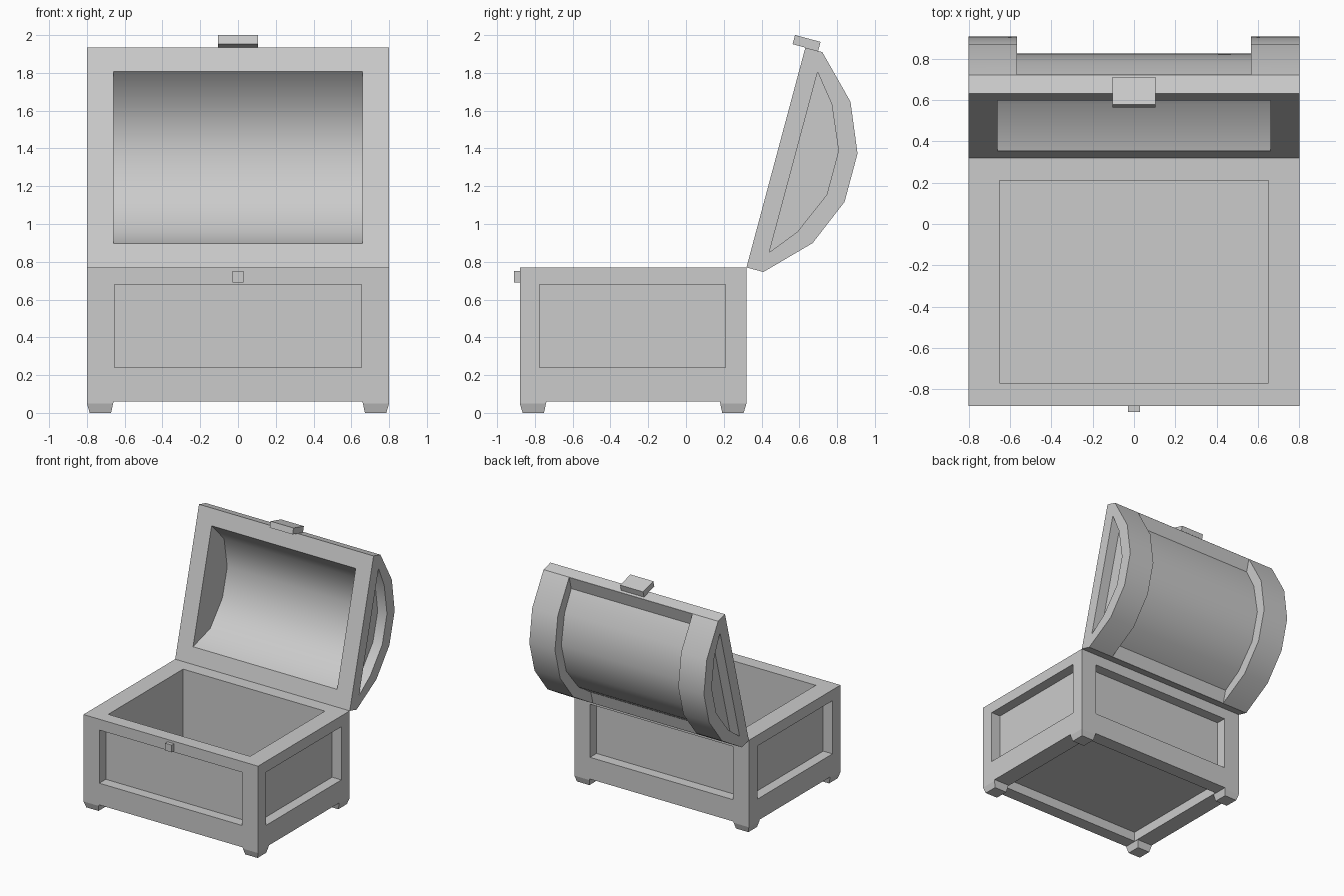
import bpy, bmesh, math
from mathutils import Matrix, Vector

if "Cube" in bpy.data.objects:
    bpy.data.objects.remove(bpy.data.objects["Cube"])


def make(name, bm):
    bmesh.ops.recalc_face_normals(bm, faces=bm.faces)
    me = bpy.data.meshes.new(name)
    bm.to_mesh(me)
    bm.free()
    ob = bpy.data.objects.new(name, me)
    bpy.context.collection.objects.link(ob)
    return ob


def box(name, lo, hi):
    bm = bmesh.new()
    lo, hi = Vector(lo), Vector(hi)
    size = hi - lo
    bmesh.ops.create_cube(bm, size=1, matrix=Matrix.Translation((lo + hi) / 2) @ Matrix.Diagonal((*size, 1)))
    return make(name, bm)


def prism(name, profile, x0, x1):
    """Extrude a (y, z) profile along x."""
    bm = bmesh.new()
    f = bm.faces.new([bm.verts.new((x0, y, z)) for y, z in profile])
    new = bmesh.ops.extrude_face_region(bm, geom=[f])["geom"]
    bmesh.ops.translate(bm, vec=(x1 - x0, 0, 0), verts=[v for v in new if isinstance(v, bmesh.types.BMVert)])
    return make(name, bm)


def cut(target, cutters):
    bpy.context.view_layer.objects.active = target
    for c in cutters:
        m = target.modifiers.new("cut", "BOOLEAN")
        m.operation, m.solver, m.object = "DIFFERENCE", "EXACT", c
        bpy.ops.object.modifier_apply(modifier=m.name)
        bpy.data.objects.remove(c)


W, YF, YB, TOP, D = 0.8, -0.88, 0.32, 0.77, 0.085

# Chest body with recessed panels on every side, underneath, and a deep interior
body = box("chest_body", (-W, YF, 0.06), (W, YB, TOP))
cut(body, [
    box("c", (-0.655, YF - 1, 0.24), (0.655, YF + D, 0.68)),
    box("c", (-0.655, YB - D, 0.24), (0.655, YB + 1, 0.68)),
    box("c", (W - D, -0.775, 0.24), (W + 1, 0.21, 0.68)),
    box("c", (-W - 1, -0.775, 0.24), (-W + D, 0.21, 0.68)),
    box("c", (-0.655, -0.775, -1), (0.655, 0.21, 0.14)),
    box("c", (-0.65, -0.77, 0.16), (0.65, 0.21, 2)),
])

# Tapered feet at the four corners
for sx, side in ((-1, "left"), (1, "right")):
    for sy, end in ((-1, "front"), (1, "back")):
        bm = bmesh.new()
        mid = (YF + YB) / 2
        rings = []
        for z, a, b in ((0, 0.015, 0.128), (0.05, 0, 0.139), (0.06, 0, 0.141)):
            rings.append([bm.verts.new((sx * (W - i), mid + sy * (0.6 - j), z))
                          for i, j in ((a, a), (b, a), (b, b), (a, b))])
        bm.faces.new(rings[0])
        bm.faces.new(rings[-1])
        for lo, hi in zip(rings, rings[1:]):
            for k in range(4):
                n = (k + 1) % 4
                bm.faces.new((lo[k], lo[n], hi[n], hi[k]))
        make(f"{end}_{side}_foot", bm)

# Small catch on the front
box("front_catch", (-0.03, YF - 0.03, 0.69), (0.03, YF, 0.75))

# Lid in its own frame: y runs hinge to front edge, z is outward
outer = [(0, 0), (0, 0.093), (0.215, 0.305), (0.47, 0.412),
         (0.735, 0.412), (0.99, 0.305), (1.205, 0.093), (1.205, 0)]
panel = [(0.108, 0.096), (0.253, 0.212), (0.482, 0.311),
         (0.723, 0.311), (0.952, 0.212), (1.097, 0.096)]
groove = [(-0.3, 0.094), (0.108, 0.094), (0.248, 0.222), (0.478, 0.328), (0.727, 0.328),
          (0.957, 0.222), (1.097, 0.094), (1.5, 0.094), (1.5, 0.7), (-0.3, 0.7)]
hollow = [(0.132, -0.3), (0.132, 0), (0.253, 0.2), (0.482, 0.305),
          (0.723, 0.305), (0.952, 0.2), (1.073, 0), (1.073, -0.3)]
lid = prism("lid", outer, -W, W)
cut(lid, [
    prism("c", groove, -0.565, 0.565),
    prism("c", panel, W - D, W + 1),
    prism("c", panel, -W - 1, -W + D),
    prism("c", hollow, -0.66, 0.66),
])
latch = box("lid_latch", (-0.105, 1.205, -0.07), (0.105, 1.255, 0.07))

# Swing the lid open about the hinge: y -> (0.26, 0.97), z -> (0.97, -0.26)
t = math.radians(15)
swing = Matrix(((1, 0, 0, 0),
                (0, math.sin(t), math.cos(t), YB),
                (0, math.cos(t), -math.sin(t), TOP),
                (0, 0, 0, 1)))
for ob in (lid, latch):
    ob.data.transform(swing)
    ob.data.flip_normals()  # the swing matrix mirrors the mesh

# Soft shading on the curved lid
bpy.ops.object.select_all(action="DESELECT")
lid.select_set(True)
bpy.context.view_layer.objects.active = lid
bpy.ops.object.shade_smooth_by_angle(angle=math.radians(40))
